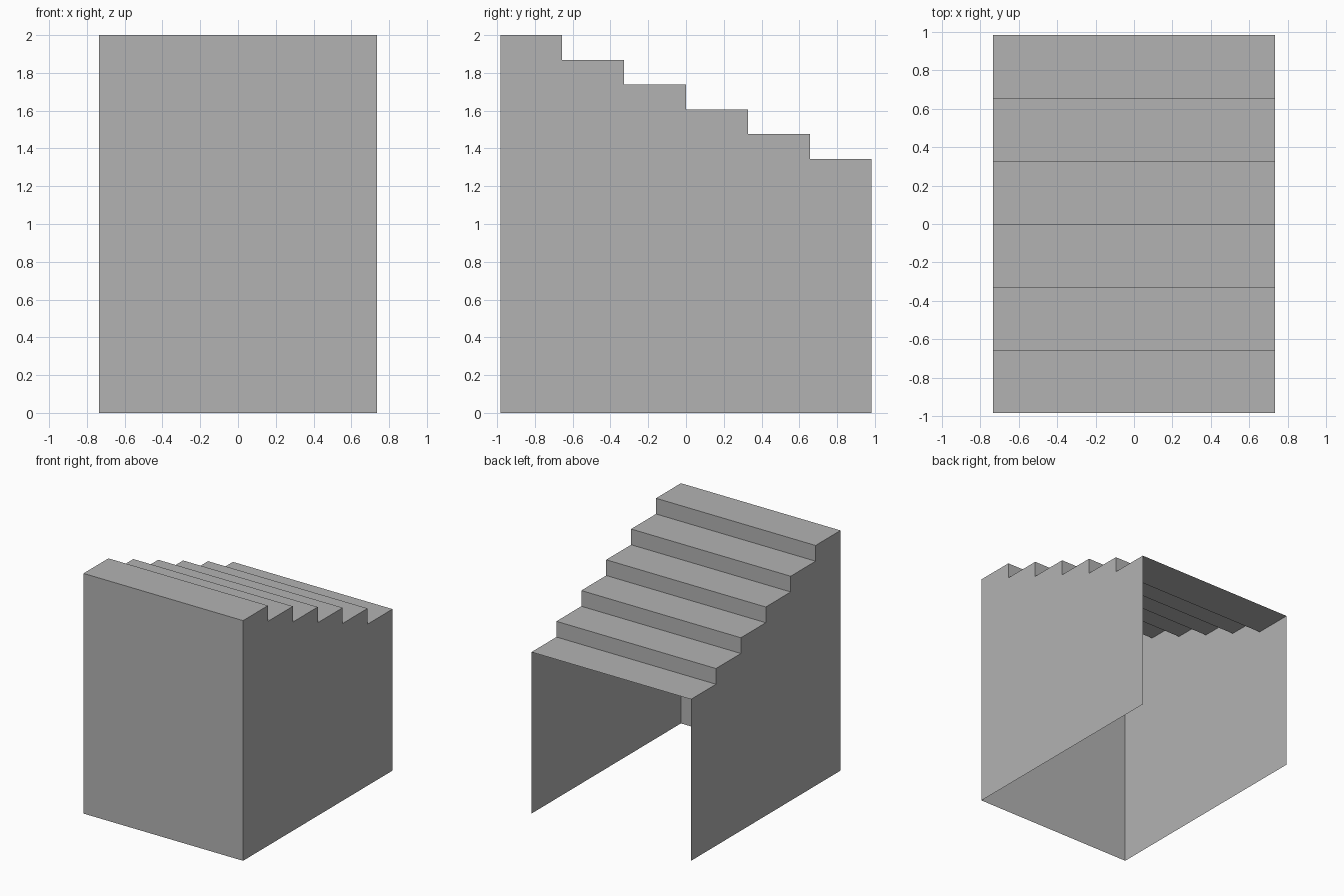
import bpy
import bmesh

cube = bpy.data.objects.get("Cube")
if cube:
    bpy.data.objects.remove(cube, do_unlink=True)

HALF_W, HALF_D, TOP = 0.735, 0.983, 2.0
STEPS, RISE = 6, 0.131
TREAD = 2 * HALF_D / STEPS

grey = bpy.data.materials.new("plain grey")
grey.use_nodes = True
colour = (0.45, 0.45, 0.45, 1)
grey.diffuse_color = colour
grey.node_tree.nodes["Principled BSDF"].inputs["Base Color"].default_value = colour


def sheet(name, faces):
    """Make a thin open sheet from a list of polygons."""
    bm = bmesh.new()
    for points in faces:
        bm.faces.new([bm.verts.new(p) for p in points])
    bmesh.ops.remove_doubles(bm, verts=bm.verts, dist=0.0001)
    mesh = bpy.data.meshes.new(name)
    bm.to_mesh(mesh)
    bm.free()
    mesh.materials.append(grey)
    obj = bpy.data.objects.new(name, mesh)
    bpy.context.collection.objects.link(obj)
    return obj


# Stair profile in (y, z), descending from front to back
stair = []
for i in range(STEPS):
    z = TOP - i * RISE
    stair += [(-HALF_D + i * TREAD, z), (-HALF_D + (i + 1) * TREAD, z)]

# Treads and risers across the full width
sheet("stair_treads", [
    [(-HALF_W, *a), (HALF_W, *a), (HALF_W, *b), (-HALF_W, *b)]
    for a, b in zip(stair, stair[1:])])

# Side walls follow the stair profile down to the floor
outline = [(HALF_D, 0), *reversed(stair), (-HALF_D, 0)]
sheet("left_wall", [[(HALF_W, y, z) for y, z in outline]])
sheet("right_wall", [[(-HALF_W, y, z) for y, z in reversed(outline)]])

# Front wall; the back and the underside stay open
sheet("front_wall", [[(-HALF_W, -HALF_D, 0), (HALF_W, -HALF_D, 0),
                      (HALF_W, -HALF_D, TOP), (-HALF_W, -HALF_D, TOP)]])
